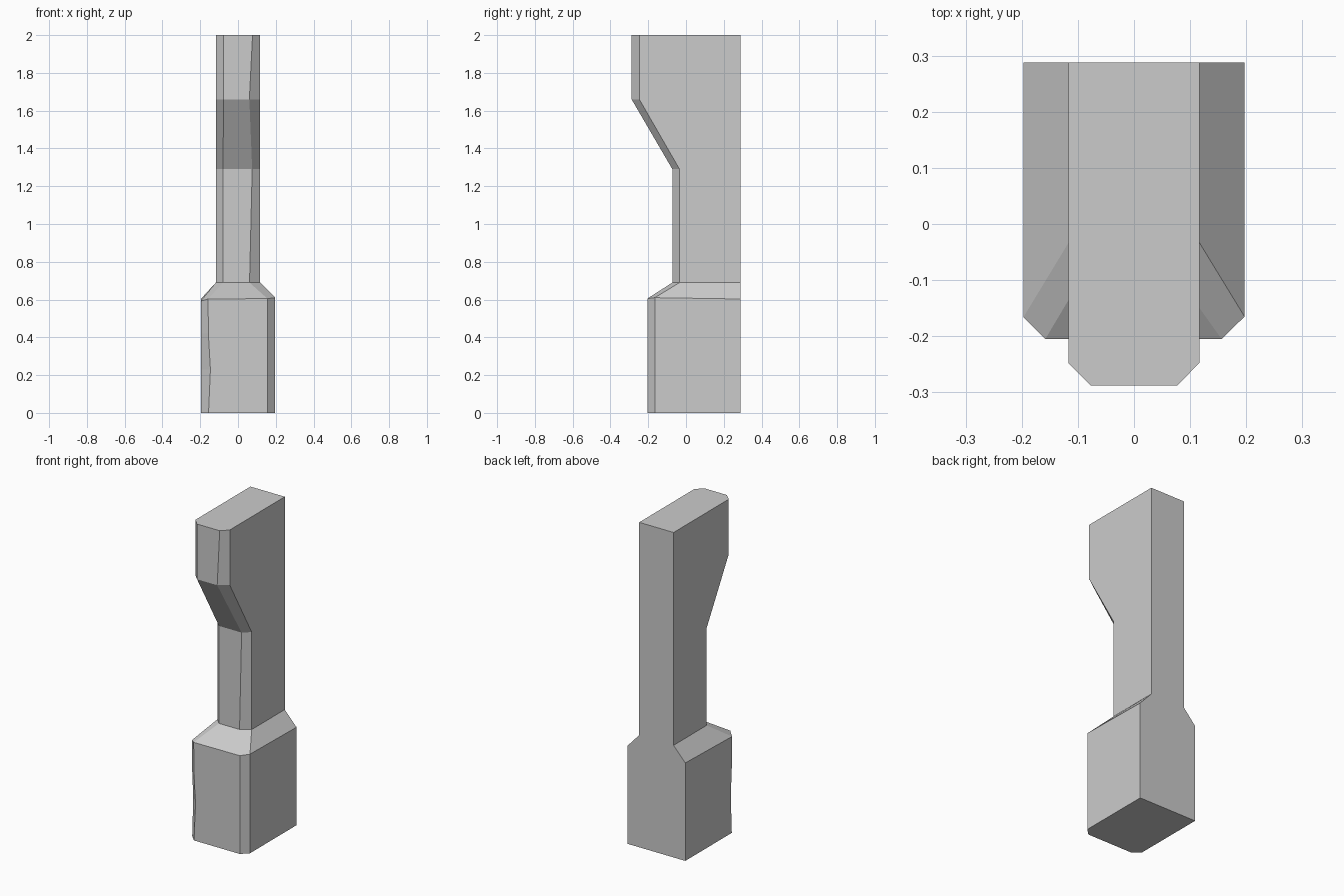
import bpy, bmesh

if "Cube" in bpy.data.objects:
    bpy.data.objects.remove(bpy.data.objects["Cube"])

BACK = 0.288

# Cross-sections from bottom to top:
# z, half width, front y, chamfer, inset of left front edge, inset of right front edge
sections = [
    (0.00, 0.197, -0.205, 0.040, 0.041, 0.041),
    (0.23, 0.197, -0.205, 0.040, 0.051, 0.041),
    (0.42, 0.197, -0.205, 0.040, 0.040, 0.041),
    (0.603, 0.197, -0.205, 0.040, 0.039, 0.041),
    (0.69, 0.117, -0.072, 0.038, 0.038, 0.056),
    (1.29, 0.117, -0.072, 0.038, 0.038, 0.042),
    (1.66, 0.117, -0.288, 0.041, 0.040, 0.057),
    (2.00, 0.117, -0.288, 0.041, 0.040, 0.040),
]


def ring(bm, z, hw, front, ch, left, right):
    """Rectangle with two chipped, chamfered front corners."""
    pts = [(hw, BACK), (-hw, BACK), (-hw, front + left), (-hw + left, front),
           (hw - right, front), (hw, front + ch)]
    return [bm.verts.new((x, y, z)) for x, y in pts]


# Stone pillar: wide foot, narrow shaft, overhanging head
bm = bmesh.new()
rings = [ring(bm, *s) for s in sections]
for a, b in zip(rings, rings[1:]):
    for i in range(6):
        j = (i + 1) % 6
        bm.faces.new((a[i], a[j], b[j], b[i]))
bm.faces.new(rings[0])
bm.faces.new(rings[-1])

# Slightly uneven shoulder on the foot
shoulder = rings[3]
shoulder[2].co.z = 0.592
shoulder[5].co.z = 0.61
shoulder[4].co.z = 0.605

bmesh.ops.recalc_face_normals(bm, faces=bm.faces)
mesh = bpy.data.meshes.new("wall_pillar")
bm.to_mesh(mesh)
bm.free()
pillar = bpy.data.objects.new("wall_pillar", mesh)
bpy.context.collection.objects.link(pillar)
